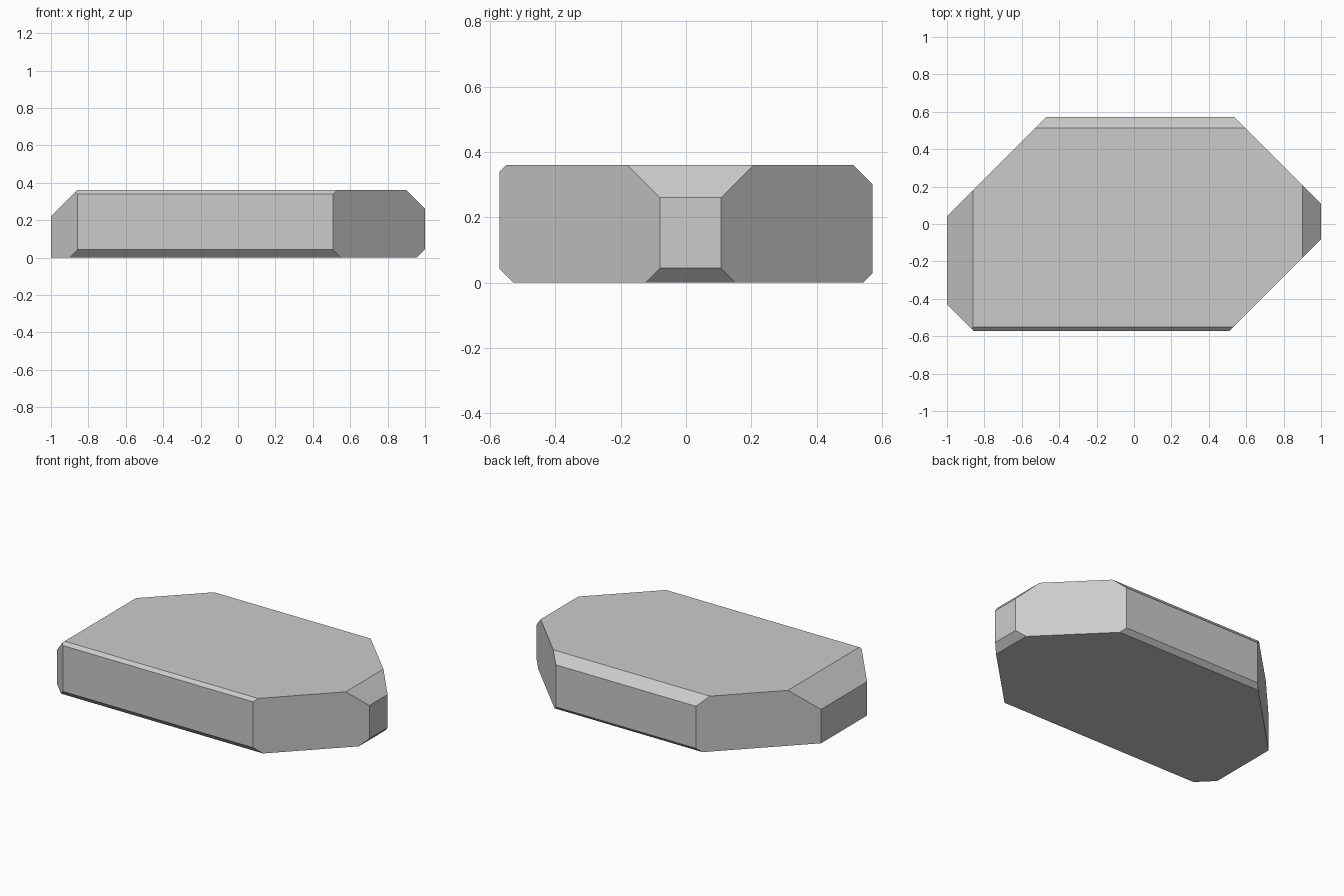
import bpy, bmesh
from mathutils import Vector

if "Cube" in bpy.data.objects:
    bpy.data.objects.remove(bpy.data.objects["Cube"])

L, W, H = 1.0, 0.571, 0.36

# Basic slab
bm = bmesh.new()
bmesh.ops.create_cube(bm, size=1)
for v in bm.verts:
    v.co = Vector((v.co.x * 2 * L, v.co.y * 2 * W, (v.co.z + 0.5) * H))

# 45-degree edge cuts: (normal direction, limit of dot(normal, point))
CUTS = [
    # plan corners
    ((1, 1, 0), 1.107), ((1, -1, 0), 1.08), ((-1, 1, 0), 1.042), ((-1, -1, 0), 1.43),
    # end chamfers
    ((-1, 0, 1), 1.22), ((1, 0, 1), 1.26), ((1, 0, -1), 0.956),
    # front and back chamfers
    ((0, -1, 1), 0.911), ((0, 1, 1), 0.872), ((0, 1, -1), 0.543), ((0, -1, -1), 0.529),
]
for direction, limit in CUTS:
    n = Vector(direction)
    res = bmesh.ops.bisect_plane(
        bm, geom=bm.verts[:] + bm.edges[:] + bm.faces[:], dist=1e-5,
        plane_co=n * limit / n.length_squared, plane_no=n, clear_outer=True)
    rim = [e for e in res["geom_cut"] if isinstance(e, bmesh.types.BMEdge)]
    bmesh.ops.contextual_create(bm, geom=rim)
bmesh.ops.recalc_face_normals(bm, faces=bm.faces[:])

mesh = bpy.data.meshes.new("chamfered_slab")
bm.to_mesh(mesh)
bm.free()
bpy.context.collection.objects.link(bpy.data.objects.new("chamfered_slab", mesh))
